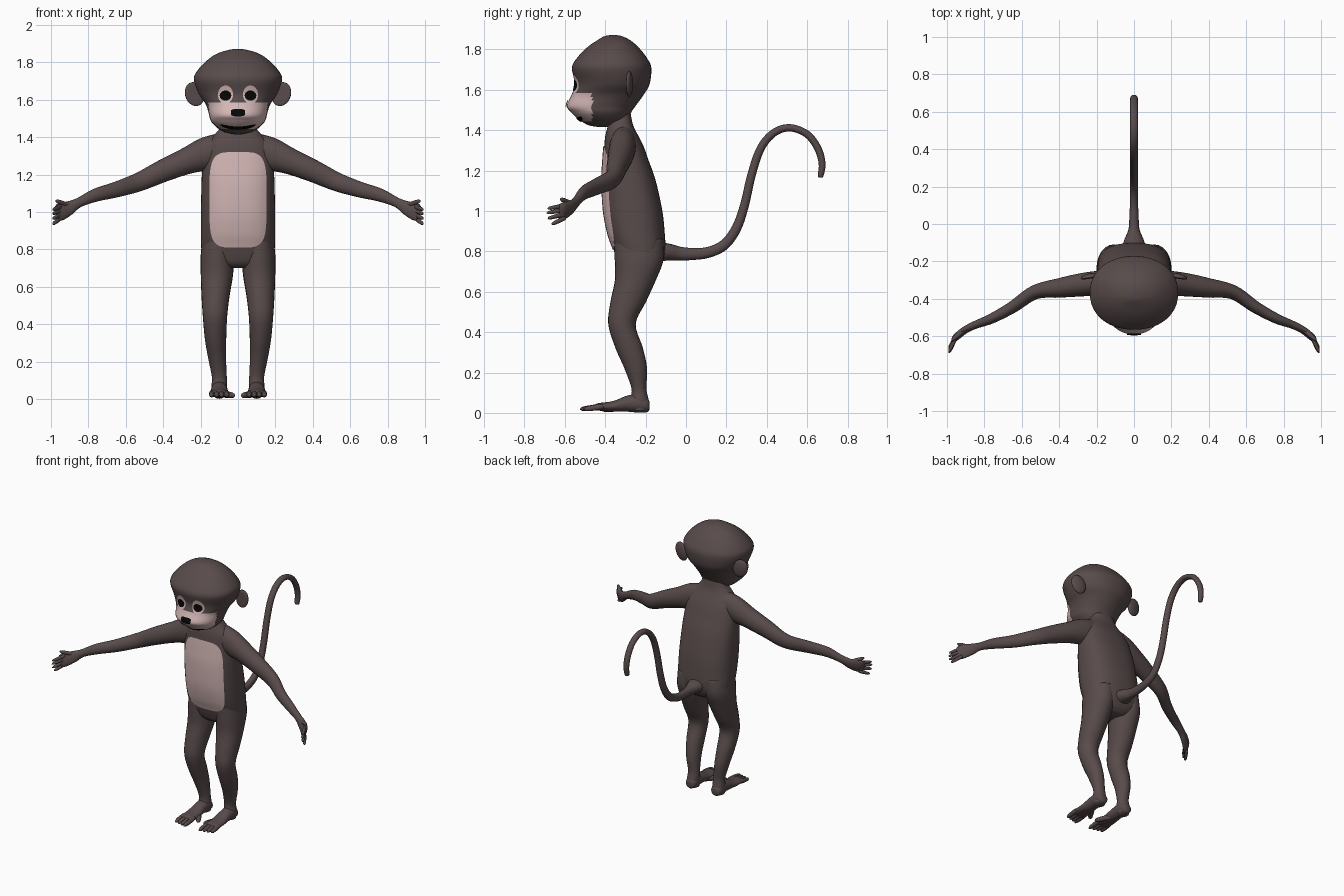
import bpy, bmesh, math
from mathutils import Vector
from mathutils.bvhtree import BVHTree

X, Y, Z = Vector((1, 0, 0)), Vector((0, 1, 0)), Vector((0, 0, 1))


def material(name, rgb):
    m = bpy.data.materials.new(name)
    m.diffuse_color = (*rgb, 1)
    return m


BROWN = material("brown fur", (0.098, 0.070, 0.070))
PINK = material("pale pink skin", (0.66, 0.48, 0.47))
BLACK = material("black", (0.002, 0.002, 0.002))


def finish(name, bm, mats, mirror=False):
    bmesh.ops.remove_doubles(bm, verts=bm.verts, dist=1e-5)
    bmesh.ops.recalc_face_normals(bm, faces=bm.faces)
    for f in bm.faces:
        f.smooth = True
    me = bpy.data.meshes.new(name)
    bm.to_mesh(me)
    bm.free()
    for m in mats:
        me.materials.append(m)
    ob = bpy.data.objects.new(name, me)
    bpy.context.collection.objects.link(ob)
    if mirror:
        ob.modifiers.new("Mirror", "MIRROR").use_mirror_merge = False
    return ob


def spline(keys, steps):
    """Catmull-Rom resampling of a list of tuples."""
    k = [keys[0]] + list(keys) + [keys[-1]]
    out = []
    for i in range(1, len(k) - 2):
        for s in range(steps):
            t = s / steps
            out.append([0.5 * (2 * b + (c - a) * t + (2 * a - 5 * b + 4 * c - d) * t * t
                               + (3 * b - a - 3 * c + d) * t ** 3)
                        for a, b, c, d in zip(k[i - 1], k[i], k[i + 1], k[i + 2])])
    return out + [list(keys[-1])]


def loft(bm, keys, ref=X, frame=None, n=2.0, sides=24, steps=5):
    """Skin superellipse rings; each key is x, y, z, half width, half depth."""
    pts = spline(keys, steps)
    rings = []
    for i, p in enumerate(pts):
        c = Vector(p[:3])
        if frame:
            u, v = frame
        else:
            t = Vector(pts[min(i + 1, len(pts) - 1)][:3]) - Vector(pts[max(i - 1, 0)][:3])
            v = t.cross(ref).normalized()
            u = v.cross(t).normalized()
        ring = []
        for j in range(sides):
            a = 2 * math.pi * j / sides
            ca, sa = math.cos(a), math.sin(a)
            ring.append(bm.verts.new(
                c + u * p[3] * math.copysign(abs(ca) ** (2 / n), ca)
                + v * p[4] * math.copysign(abs(sa) ** (2 / n), sa)))
        rings.append(ring)
    for r, q in zip(rings, rings[1:]):
        for j in range(sides):
            k = (j + 1) % sides
            bm.faces.new((r[j], r[k], q[k], q[j]))
    bm.faces.new(rings[0])
    bm.faces.new(rings[-1])


def digit(bm, a, b, r):
    """Finger or toe with a rounded tip."""
    a, b = Vector(a), Vector(b)
    loft(bm, [(*a.lerp(b, t), r * s, r * s) for t, s in
              ((0, 0.9), (0.4, 1), (0.8, 0.85), (0.95, 0.5), (1, 0.1))], sides=10, steps=3)


def patch(name, mat, target, func, nu, nv, lift, mirror=False):
    """Thin painted sheet: func(u, v) -> x, z, dropped onto the target's front."""
    me = target.data
    tree = BVHTree.FromPolygons([v.co for v in me.vertices],
                                [p.vertices[:] for p in me.polygons])
    bm = bmesh.new()
    grid = []
    for i in range(nu + 1):
        row = []
        for j in range(nv + 1):
            x, z = func(i / nu, j / nv)
            hit, normal, _, _ = tree.ray_cast(Vector((x, -2, z)), Y)
            if hit is None:
                hit, normal, _, _ = tree.find_nearest(Vector((x, -0.5, z)))
            row.append(bm.verts.new(hit + normal * lift))
        grid.append(row)
    for i in range(nu):
        for j in range(nv):
            bm.faces.new((grid[i][j], grid[i + 1][j], grid[i + 1][j + 1], grid[i][j + 1]))
    bmesh.ops.remove_doubles(bm, verts=bm.verts, dist=1e-5)
    bmesh.ops.dissolve_degenerate(bm, edges=bm.edges, dist=1e-6)
    return finish(name, bm, [mat], mirror)


def disc(cx, cz, rx, rz, n=2.0):
    def func(u, v):
        c, s = math.cos(2 * math.pi * v), math.sin(2 * math.pi * v)
        return (cx + u * rx * math.copysign(abs(c) ** (2 / n), c),
                cz + u * rz * math.copysign(abs(s) ** (2 / n), s))
    return func


def upright(rows):
    """Rows of z, half width, front y, back y as loft keys."""
    return [(0, (f + b) / 2, z, w, (b - f) / 2) for z, w, f, b in rows]


# Torso
bm = bmesh.new()
loft(bm, upright([
    (0.70, 0.09, -0.30, -0.16), (0.725, 0.15, -0.33, -0.13), (0.77, 0.19, -0.348, -0.108),
    (0.82, 0.197, -0.362, -0.102), (0.885, 0.198, -0.385, -0.105), (1.0, 0.198, -0.407, -0.117),
    (1.15, 0.195, -0.415, -0.15), (1.25, 0.19, -0.41, -0.185), (1.32, 0.178, -0.405, -0.21),
    (1.37, 0.16, -0.40, -0.235), (1.42, 0.12, -0.388, -0.26), (1.46, 0.09, -0.38, -0.27),
    (1.52, 0.08, -0.38, -0.28)]), frame=(X, Y), n=2.5, sides=48)
torso = finish("torso", bm, [BROWN])

# Belly patch
patch("belly_patch", PINK, torso, disc(0, 1.065, 0.15, 0.255, 4.5), 12, 64, 0.005)

# Head with pale muzzle
bm = bmesh.new()
loft(bm, upright([
    (1.415, 0.02, -0.43, -0.35), (1.424, 0.065, -0.48, -0.32), (1.44, 0.098, -0.512, -0.29),
    (1.465, 0.128, -0.545, -0.28), (1.49, 0.147, -0.57, -0.27), (1.52, 0.155, -0.59, -0.25),
    (1.575, 0.172, -0.567, -0.21), (1.63, 0.209, -0.55, -0.18), (1.71, 0.236, -0.565, -0.172),
    (1.76, 0.214, -0.538, -0.195), (1.81, 0.166, -0.49, -0.235), (1.845, 0.115, -0.44, -0.275),
    (1.865, 0.055, -0.405, -0.315), (1.872, 0.01, -0.37, -0.35)]),
    frame=(X, Y), n=2.15, sides=72, steps=6)
for f in bm.faces:
    c = f.calc_center_median()
    if c.y < -0.465 and 1.445 < c.z < 1.585:
        f.material_index = 1
head = finish("head", bm, [BROWN, PINK])

# Face details
patch("eye_rings", PINK, head, disc(0.066, 1.627, 0.04, 0.05), 4, 32, 0.003, True)
patch("eyes", BLACK, head, disc(0.065, 1.622, 0.03, 0.029), 4, 32, 0.007, True)
patch("nose", BLACK, head, disc(0, 1.53, 0.037, 0.017, 4), 4, 32, 0.006)
patch("mouth", BLACK, head, lambda u, v: (
    0.19 * (u - 0.5),
    1.452 + 0.018 * (2 * u - 1) ** 2 + 0.017 * (v - 0.5) * (1 - (2 * u - 1) ** 6)), 32, 2, 0.005)

# Ears
bm = bmesh.new()
bmesh.ops.create_uvsphere(bm, u_segments=24, v_segments=16, radius=1)
for v in bm.verts:
    x, y, z = v.co
    cup = 0.012 * (1 - x * x - z * z)          # hollow front side
    v.co = (0.232 + 0.052 * x + 0.008 * z, -0.283 + 0.02 * y + (cup if y < 0 else 0) - 0.008 * x,
            1.63 + 0.064 * z)
finish("ears", bm, [BROWN], True)

# Arms with hands
bm = bmesh.new()
loft(bm, [
    (0.06, -0.31, 1.355, 0.06, 0.075), (0.17, -0.315, 1.312, 0.066, 0.087),
    (0.28, -0.325, 1.27, 0.062, 0.070), (0.40, -0.342, 1.22, 0.052, 0.060),
    (0.53, -0.365, 1.16, 0.038, 0.050), (0.65, -0.445, 1.12, 0.032, 0.042),
    (0.76, -0.505, 1.09, 0.027, 0.035), (0.85, -0.540, 1.05, 0.021, 0.026),
    (0.905, -0.568, 1.02, 0.018, 0.038), (0.95, -0.605, 1.0, 0.015, 0.046),
    (0.966, -0.628, 0.995, 0.009, 0.040)], ref=Y)
finish("arms", bm, [BROWN], True)

bm = bmesh.new()
for z0, z1, y1 in ((1.027, 1.012, -0.685), (1.006, 0.99, -0.69), (0.985, 0.963, -0.685),
                   (0.965, 0.934, -0.665)):
    digit(bm, (0.95, -0.60, z0), (0.99, y1, z1), 0.011)
digit(bm, (0.905, -0.565, 1.035), (0.975, -0.622, 1.06), 0.013)
finish("fingers", bm, [BROWN], True)

# Legs
bm = bmesh.new()
loft(bm, [
    (0.105, -0.235, 0.86, 0.085, 0.12), (0.11, -0.232, 0.76, 0.09, 0.121),
    (0.113, -0.25, 0.66, 0.086, 0.102), (0.12, -0.286, 0.55, 0.075, 0.088),
    (0.123, -0.317, 0.44, 0.065, 0.068), (0.12, -0.281, 0.32, 0.057, 0.068),
    (0.112, -0.249, 0.22, 0.048, 0.056), (0.10, -0.233, 0.12, 0.040, 0.037),
    (0.10, -0.23, 0.06, 0.042, 0.045), (0.10, -0.23, 0.01, 0.036, 0.042)], frame=(X, Y))
finish("legs", bm, [BROWN], True)

# Feet with toes
bm = bmesh.new()
loft(bm, [
    (0.10, -0.18, 0.038, 0.015, 0.016), (0.10, -0.19, 0.038, 0.034, 0.033),
    (0.10, -0.23, 0.047, 0.043, 0.046), (0.10, -0.29, 0.046, 0.044, 0.040),
    (0.10, -0.36, 0.033, 0.050, 0.026), (0.10, -0.43, 0.030, 0.053, 0.019),
    (0.10, -0.45, 0.030, 0.046, 0.012)], frame=(X, Z))
finish("feet", bm, [BROWN], True)

bm = bmesh.new()
for i in range(4):
    x = 0.06 + 0.027 * i
    digit(bm, (x, -0.41, 0.032), (x, -0.525 + 0.007 * i, 0.018), 0.015)
digit(bm, (0.085, -0.32, 0.026), (0.02, -0.42, 0.018), 0.018)
finish("toes", bm, [BROWN], True)

# Tail
bm = bmesh.new()
tail = [(-0.16, 0.80, 0.075, 0.05), (-0.085, 0.796, 0.052, 0.042), (-0.03, 0.789, 0.030, 0.034),
        (0.03, 0.787, 0.025, 0.030), (0.11, 0.795, 0.022, 0.027), (0.19, 0.833, 0.022, 0.026),
        (0.25, 0.915, 0.022, 0.024), (0.29, 1.03, 0.022, 0.022), (0.325, 1.18, 0.022, 0.021),
        (0.37, 1.31, 0.022, 0.020), (0.435, 1.387, 0.022, 0.019), (0.515, 1.412, 0.022, 0.018),
        (0.60, 1.38, 0.021, 0.018), (0.653, 1.31, 0.021, 0.018), (0.674, 1.235, 0.020, 0.017),
        (0.667, 1.175, 0.017, 0.014), (0.666, 1.165, 0.006, 0.006)]
loft(bm, [(0, *k) for k in tail], ref=X, sides=16)
finish("tail", bm, [BROWN])
